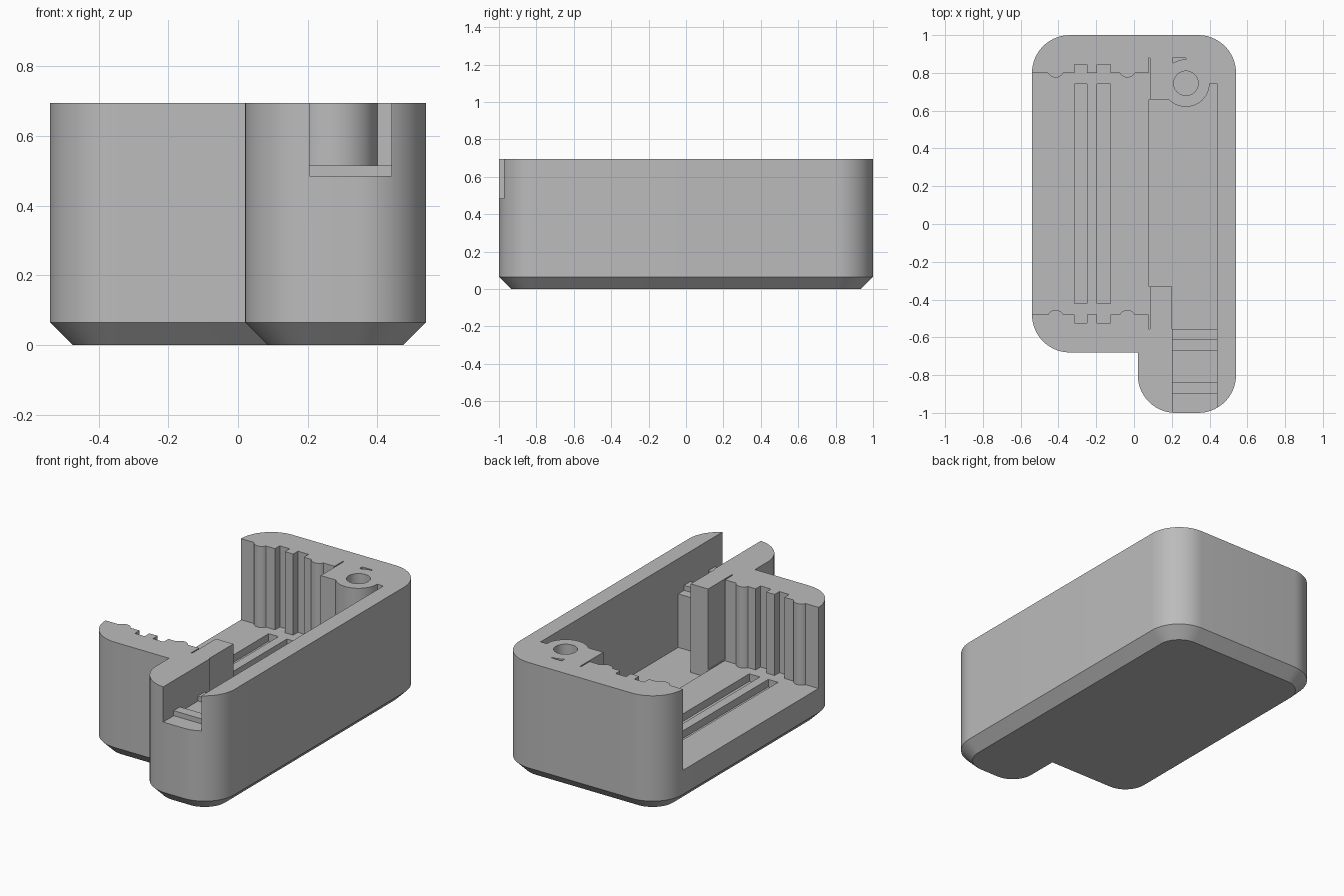
import bpy, bmesh
from math import sin, cos, radians
from mathutils import Vector

cube = bpy.data.objects.get("Cube")
if cube:
    bpy.data.objects.remove(cube)

TOP = 0.695
FLOOR, CHANNEL, SHELF, RIB = 0.21, 0.165, 0.485, 0.515
ABOVE = 1.0

grey = bpy.data.materials.new("light_grey")
grey.use_nodes = True
grey.diffuse_color = (0.5, 0.5, 0.5, 1)
grey.node_tree.nodes["Principled BSDF"].inputs["Base Color"].default_value = (0.5, 0.5, 0.5, 1)


def arc(cx, cy, r, a0, a1, n=14):
    angles = [radians(a0 + (a1 - a0) * i / n) for i in range(n + 1)]
    return [(cx + r * cos(a), cy + r * sin(a)) for a in angles]


def box(x0, x1, y0, y1):
    return [(x0, y0), (x1, y0), (x1, y1), (x0, y1)]


def finish(name, bm):
    bmesh.ops.recalc_face_normals(bm, faces=bm.faces)
    mesh = bpy.data.meshes.new(name)
    bm.to_mesh(mesh)
    bm.free()
    obj = bpy.data.objects.new(name, mesh)
    bpy.context.collection.objects.link(obj)
    mesh.materials.append(grey)
    return obj


def loft(name, rings):
    """Solid through matching rings of 3D points."""
    bm = bmesh.new()
    loops = [[bm.verts.new(p) for p in ring] for ring in rings]
    for low, high in zip(loops, loops[1:]):
        for i in range(len(low)):
            j = (i + 1) % len(low)
            bm.faces.new((low[i], low[j], high[j], high[i]))
    bm.faces.new(loops[0])
    bm.faces.new(loops[-1])
    return finish(name, bm)


def cut(body, name, outline, lo, hi, along_x=False):
    """Remove a prism, extruded along z or along x, from the body."""
    def place(p, t):
        return Vector((t, *p)) if along_x else Vector((*p, t))
    cutter = loft(name, [[place(p, t) for p in outline] for t in (lo, hi)])
    mod = body.modifiers.new(name, 'BOOLEAN')
    mod.operation = 'DIFFERENCE'
    mod.solver = 'EXACT'
    mod.object = cutter
    bpy.context.view_layer.objects.active = body
    bpy.ops.object.modifier_apply(modifier=name)
    bpy.data.objects.remove(cutter)


# Outer shell: rounded body with a front prong and a chamfered base
def outline(inset, z):
    r = 0.2 - inset
    pts = (arc(0.34, 0.8, r, 0, 90) + arc(-0.34, 0.8, r, 90, 180)
           + arc(-0.34, -0.48, r, 180, 270)
           + [(0.02 + inset, -0.68 + inset)]
           + arc(0.22, -0.8, r, 180, 270) + arc(0.34, -0.8, r, 270, 360))
    return [Vector((x, y, z)) for x, y in pts]


CH = 0.065
body = loft("case_body", [outline(CH, 0), outline(0, CH), outline(0, TOP)])

# Main bay, open on one side, with ridged end walls
END, MID = 0.80, 0.16
GROOVES = [(-0.315, -0.25), (-0.195, -0.125)]


def ridge(x):
    return arc(x, END + 0.02, 0.045, 206, 334, 10)


def groove(x0, x1):
    return [(x0, END), (x0, END + 0.045), (x1, END + 0.045), (x1, END)]


back = [(-0.7, END)] + ridge(-0.415)
for g in GROOVES:
    back += groove(*g)
back += ridge(-0.035) + [(0.08, END), (0.08, 0.64)]
front = [(x, 2 * MID - y) for x, y in reversed(back[:-1])]
bay = back + [(0.2, 0.64), (0.2, -0.31), (0.08, -0.31)] + front
cut(body, "main_bay", bay, FLOOR, ABOVE)

# Side channel wrapped round the screw boss
channel = [(0.08, -0.33), (0.2, -0.33), (0.2, -0.555), (0.44, -0.555), (0.44, 0.745)]
channel += arc(0.275, 0.745, 0.125, 0, -137) + [(0.08, 0.66)]
cut(body, "side_channel", channel, CHANNEL, ABOVE)

# Front shelf in the prong with two cross ribs
shelf = [(-1.2, ABOVE), (-1.2, SHELF)]
for y0, y1 in ((-0.90, -0.84), (-0.67, -0.61)):
    shelf += [(y0, SHELF), (y0, RIB), (y1, RIB), (y1, SHELF)]
shelf += [(-0.54, SHELF), (-0.54, ABOVE)]
cut(body, "prong_shelf", shelf, 0.205, 0.44, along_x=True)

# Floor slots, divider slit, screw hole and the sliver pocket behind it
for i, (x0, x1) in enumerate(GROOVES):
    cut(body, f"floor_slot_{i + 1}", box(x0, x1, -0.42, 0.74), CHANNEL, FLOOR + 0.1)
cut(body, "divider_slit", box(0.078, 0.085, -0.555, 0.88), FLOOR + 0.005, ABOVE)
cut(body, "screw_hole", arc(0.275, 0.745, 0.065, 0, 345, 23), 0.3, ABOVE)
sliver = [(0.205, 0.88), (0.275, 0.88)] + arc(0.275, 0.745, 0.127, 90, 123, 6)
cut(body, "sliver_pocket", sliver, 0.3, ABOVE)

# Smooth the rounded walls, keep the edges sharp
bpy.ops.object.select_all(action='DESELECT')
body.select_set(True)
bpy.context.view_layer.objects.active = body
bpy.ops.object.shade_smooth_by_angle(angle=radians(25))
